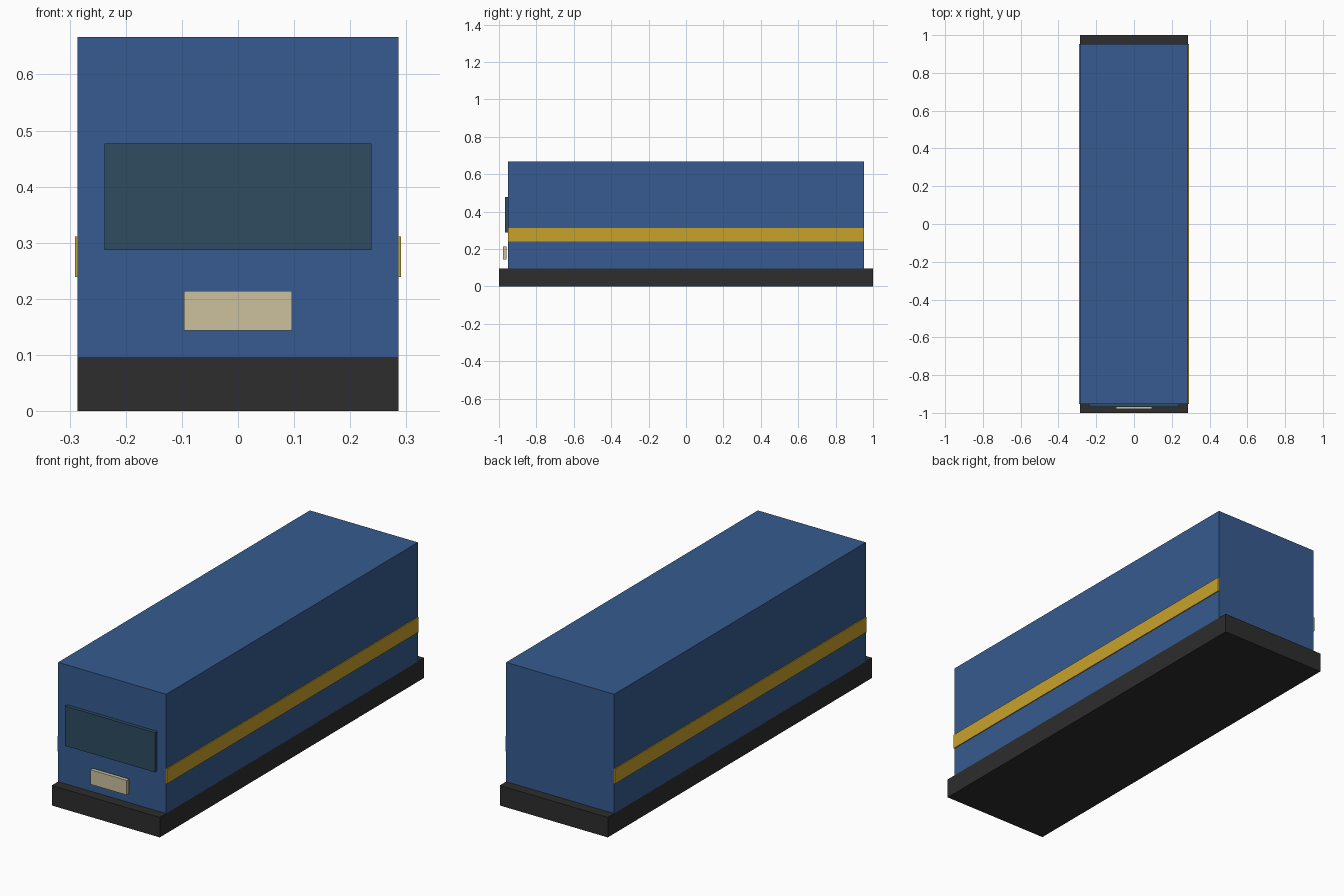
import bpy

if "Cube" in bpy.data.objects:
    bpy.data.objects.remove(bpy.data.objects["Cube"])


def material(name, r, g, b):
    """Flat colour given as 0-255 display values, stored linear."""
    def lin(v):
        v /= 255
        return v / 12.92 if v <= 0.04045 else ((v + 0.055) / 1.055) ** 2.4
    m = bpy.data.materials.new(name)
    m.diffuse_color = (lin(r), lin(g), lin(b), 1)
    m.use_nodes = True
    m.node_tree.nodes["Principled BSDF"].inputs["Base Color"].default_value = m.diffuse_color
    return m


def box(name, x, y, z, mat):
    """Box from (min, max) ranges on each axis."""
    bpy.ops.mesh.primitive_cube_add(
        size=1, location=[(a + b) / 2 for a, b in (x, y, z)])
    ob = bpy.context.object
    ob.name = name
    ob.scale = [b - a for a, b in (x, y, z)]
    bpy.ops.object.transform_apply(location=False, rotation=False, scale=True)
    ob.data.materials.append(mat)
    return ob


blue = material("body blue", 54, 91, 144)
yellow = material("stripe yellow", 201, 162, 43)
black = material("chassis black", 45, 45, 45)
glass = material("dark glass", 46, 76, 96)
cream = material("lamp cream", 204, 193, 157)

W = 0.286  # half width of chassis and body

# Chassis and carriage body
box("chassis", (-W, W), (-1, 1), (0, 0.096), black)
box("body", (-W, W), (-0.952, 0.952), (0.096, 0.667), blue)

# Raised stripe along each side
for side, label in ((-1, "left"), (1, "right")):
    box("stripe_" + label, sorted((side * W, side * 0.2905)),
        (-0.952, 0.952), (0.239, 0.311), yellow)

# Windscreen and headlamp on the front
box("windscreen", (-0.238, 0.238), (-0.969, -0.952), (0.287, 0.477), glass)
box("headlamp", (-0.096, 0.096), (-0.979, -0.961), (0.144, 0.214), cream)
